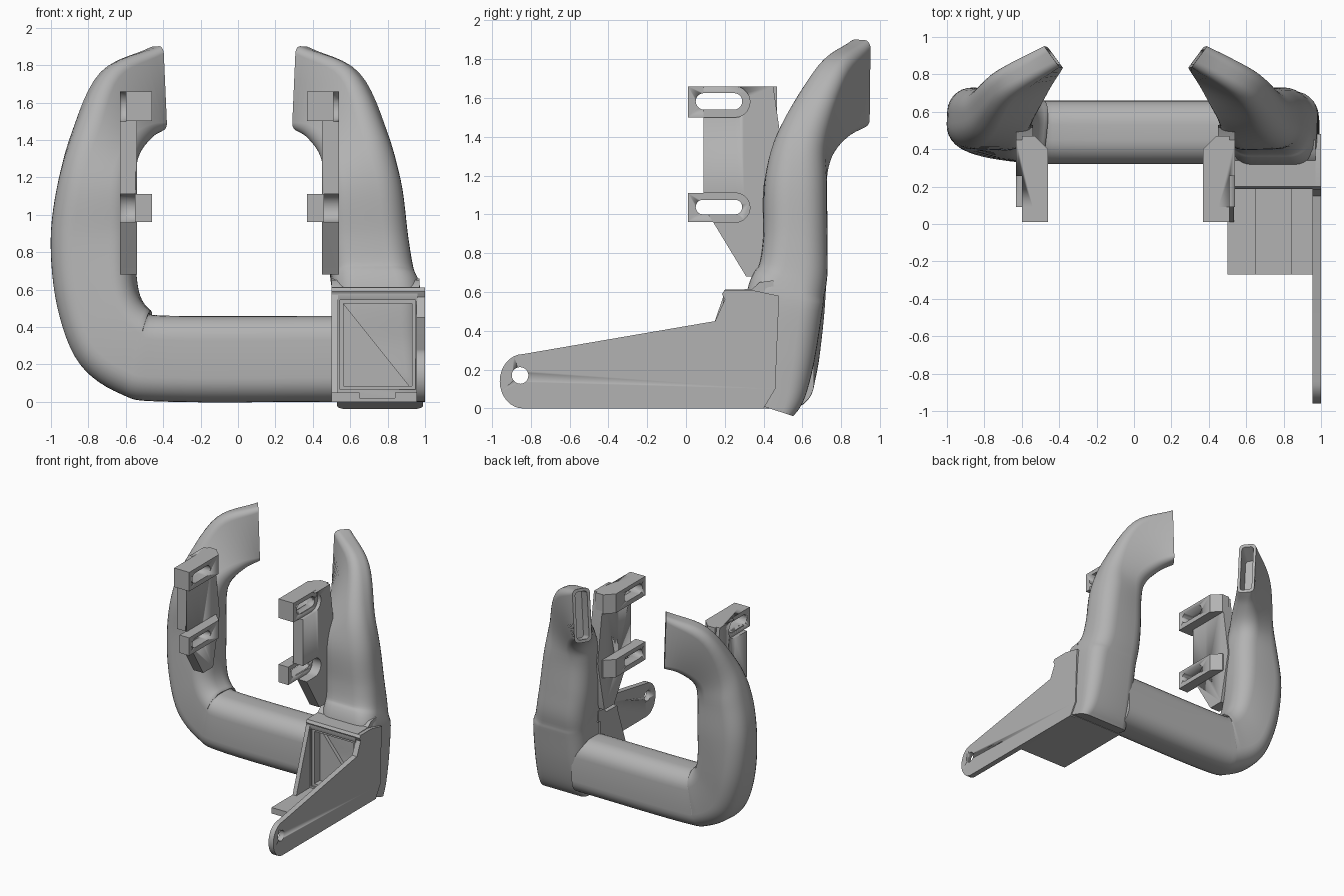
import bpy, bmesh, math
from mathutils import Vector

cube = bpy.data.objects.get("Cube")
if cube:
    bpy.data.objects.remove(cube)

grey = bpy.data.materials.new("plain grey")
grey.use_nodes = True
grey.diffuse_color = (0.45, 0.45, 0.45, 1)
grey.node_tree.nodes["Principled BSDF"].inputs["Base Color"].default_value = grey.diffuse_color


def finish(name, bm, smooth=35):
    bmesh.ops.recalc_face_normals(bm, faces=bm.faces)
    mesh = bpy.data.meshes.new(name)
    bm.to_mesh(mesh)
    bm.free()
    mesh.materials.append(grey)
    obj = bpy.data.objects.new(name, mesh)
    bpy.context.collection.objects.link(obj)
    bpy.ops.object.select_all(action="DESELECT")
    obj.select_set(True)
    bpy.context.view_layer.objects.active = obj
    bpy.ops.object.shade_smooth_by_angle(angle=math.radians(smooth))
    return obj


def prism(name, outline, axis, low, high):
    """Extrude a 2D outline along x, y or z."""
    place = {"x": lambda a, b, h: (h, a, b),
             "y": lambda a, b, h: (a, h, b),
             "z": lambda a, b, h: (a, b, h)}[axis]
    bm = bmesh.new()
    rings = [[bm.verts.new(place(a, b, h)) for a, b in outline] for h in (low, high)]
    for ring in rings:
        bm.faces.new(ring)
    for i in range(len(outline)):
        j = i - 1
        bm.faces.new((rings[0][j], rings[0][i], rings[1][i], rings[1][j]))
    return finish(name, bm)


def box(a0, a1, b0, b1):
    return [(a0, b0), (a1, b0), (a1, b1), (a0, b1)]


def capsule(a0, a1, b0, b1, steps=10):
    r, mid = (b1 - b0) / 2, (b0 + b1) / 2
    ends = [(a1 - r, -math.pi / 2), (a0 + r, math.pi / 2)]
    return [(c + r * math.cos(s + math.pi * k / steps), mid + r * math.sin(s + math.pi * k / steps))
            for c, s in ends for k in range(steps + 1)]


def cut(obj, *cutters):
    for cutter in cutters:
        cutter.hide_render = True
        mod = obj.modifiers.new("cut", "BOOLEAN")
        mod.operation, mod.solver, mod.object = "DIFFERENCE", "EXACT", cutter
        bpy.context.view_layer.update()
        result = obj.evaluated_get(bpy.context.evaluated_depsgraph_get())
        mesh = bpy.data.meshes.new_from_object(result)
        obj.modifiers.clear()
        obj.data = mesh
        bpy.data.objects.remove(cutter)


def to_left(x):
    """The model's left side mirrors its right, moved slightly inward."""
    return -x - 0.09


def rounded_ring(mid, u, v, hu, hv, r):
    r = min(r, hu * 0.98, hv * 0.98)
    points = []
    for q, (su, sv) in enumerate([(1, 1), (-1, 1), (-1, -1), (1, -1)]):
        for k in range(8):
            a = math.pi / 2 * (q + k / 7)
            points.append(mid + u * (su * (hu - r) + r * math.cos(a))
                          + v * (sv * (hv - r) + r * math.sin(a)))
    return points


def duct(name, sections, left=False, steps=6):
    """Loft rounded sections: inner point, outer point, half thickness, corner radius."""
    keys = [Vector((to_left(s[0]) if left else s[0], *s[1:3],
                    to_left(s[3]) if left else s[3], *s[4:])) for s in sections]
    keys = [keys[0] * 2 - keys[1]] + keys + [keys[-1] * 2 - keys[-2]]
    path = []
    for i in range(1, len(keys) - 2):
        p, a, b, n = keys[i - 1:i + 3]
        for k in range(steps):
            t = k / steps
            path.append((a * 2 + (b - p) * t + (p * 2 - a * 5 + b * 4 - n) * t ** 2
                         + (a * 3 - p - b * 3 + n) * t ** 3) / 2)
    path.append(keys[-2])
    inner = [Vector(s[0:3]) for s in path]
    outer = [Vector(s[3:6]) for s in path]
    mids = [(a + b) / 2 for a, b in zip(inner, outer)]
    rings = []
    for i, s in enumerate(path):
        along = mids[min(i + 1, len(mids) - 1)] - mids[max(i - 1, 0)]
        half = (outer[i] - inner[i]) / 2
        u = half.normalized()
        v = along.cross(u).normalized()
        rings.append(rounded_ring(mids[i], u, v, half.length, s[6], s[7]))
    # Hollow mouth
    for back in (0, 0.04, 0.15):
        rings.append(rounded_ring(mids[-1] - along.normalized() * back, u, v,
                                  half.length - 0.025, s[6] - 0.022, s[7] - 0.015))
    bm = bmesh.new()
    loops = [[bm.verts.new(p) for p in ring] for ring in rings]
    for a, b in zip(loops, loops[1:]):
        for i in range(len(a)):
            bm.faces.new((a[i - 1], a[i], b[i], b[i - 1]))
    bm.faces.new(loops[0])
    bm.faces.new(loops[-1])
    return finish(name, bm, 40)


# Ducts: both share the same upper run and slot mouth
upper = [
    (-.55, .56, 1.15, -.96, .57, 1.18, .16, .13),
    (-.54, .65, 1.3, -.88, .59, 1.45, .13, .11),
    (-.48, .78, 1.4, -.72, .74, 1.77, .09, .07),
    (-.42, .89, 1.45, -.44, .895, 1.9, .07, .04),
]
duct("cross_tube_and_right_duct", [
    (.6, .49, .46, .6, .49, 0, .17, .13),
    (-.37, .49, .46, -.37, .49, 0, .17, .13),
    (-.47, .49, .49, -.62, .5, .04, .17, .13),
    (-.53, .5, .57, -.84, .53, .2, .17, .13),
    (-.55, .52, .7, -.96, .56, .5, .17, .13),
    (-.55, .55, .9, -1, .57, .86, .165, .13),
] + upper)
duct("left_duct", [
    (-.62, .43, 0, -1.08, .43, 0, .13, .06),
    (-.62, .46, .1, -1.08, .46, .1, .16, .09),
    (-.61, .49, .3, -1.08, .49, .3, .18, .11),
    (-.60, .51, .56, -1.07, .51, .56, .2, .12),
    (-.58, .55, .7, -1.03, .55, .7, .18, .13),
    (-.56, .56, .88, -1, .565, .88, .165, .13),
] + upper, left=True)

# Slotted mounting brackets, one per duct
plate = [(.09, 1.66), (.45, 1.66), (.53, 1.1), (.44, .68), (.31, .68), (.14, .96), (.09, 1.04)]
for side, fx in (("right", lambda x: x), ("left", to_left)):
    bracket = prism(side + "_bracket_plate", plate, "x", *sorted((fx(-.63), fx(-.54))))
    for level, z0, z1, face in (("upper", 1.5, 1.66, -.6), ("lower", .96, 1.11, -.55)):
        shape = [(face, .01), (-.46, .01), (-.46, .4), (-.53, .47), (face, .47)]
        lug = prism(f"{side}_{level}_lug", [(fx(x), y) for x, y in shape], "z", z0, z1)
        pocket = prism("pocket_cutter", capsule(-.05, .33, z0 - .001, z1 + .001), "x",
                       *sorted((fx(-.7), fx(face))))
        slot = capsule(.05, .29, z0 + .04, z1 - .035)
        cut(bracket, pocket, prism("slot_cutter", slot, "x", -1, 1))
        cut(lug, prism("slot_cutter", slot, "x", -1, 1))

# Side arm with rounded, drilled tip
tip = [(-.84 - .12 * math.sin(math.pi * k / 16), .14 + .14 * math.cos(math.pi * k / 16))
       for k in range(17)]
arm = prism("side_arm", tip + [(.4, 0), (.46, .1), (.48, .58), (.34, .61), (.2, .61), (.185, .59),
                               (.2, .56), (.15, .45)], "x", .955, 1)
cut(arm, prism("hole_cutter", capsule(-.898, -.812, .127, .213), "x", .9, 1.1))

# Open box at the foot of the left duct
housing = prism("foot_housing", box(.5, .96, 0, .58), "y", .19, .42)
cut(housing,
    prism("rebate_cutter", box(.545, .95, .065, .545), "y", .1, .205),
    prism("cavity_cutter", box(.565, .93, .085, .525), "y", .1, .4))
prism("housing_inner_rib", [(.56, .08), (.92, .08), (.56, .53)], "y", .28, .41)
lip = [(.2, .565), (.45, .565), (.45, .66), (.38, .65), (.34, .615), (.2, .612), (.187, .59)]
prism("housing_top_lip", lip, "x", .5, .97)
prism("housing_side_gusset", [(0, .02), (.25, .02), (.25, .57), (.19, .57)], "x", .5, .535)

# Floor shelf with a shallow channel
prism("floor_shelf", [(.5, 0), (.96, 0), (.96, .05), (.84, .05), (.84, .02), (.65, .02),
                      (.65, .05), (.5, .05)], "y", -.27, .22)
